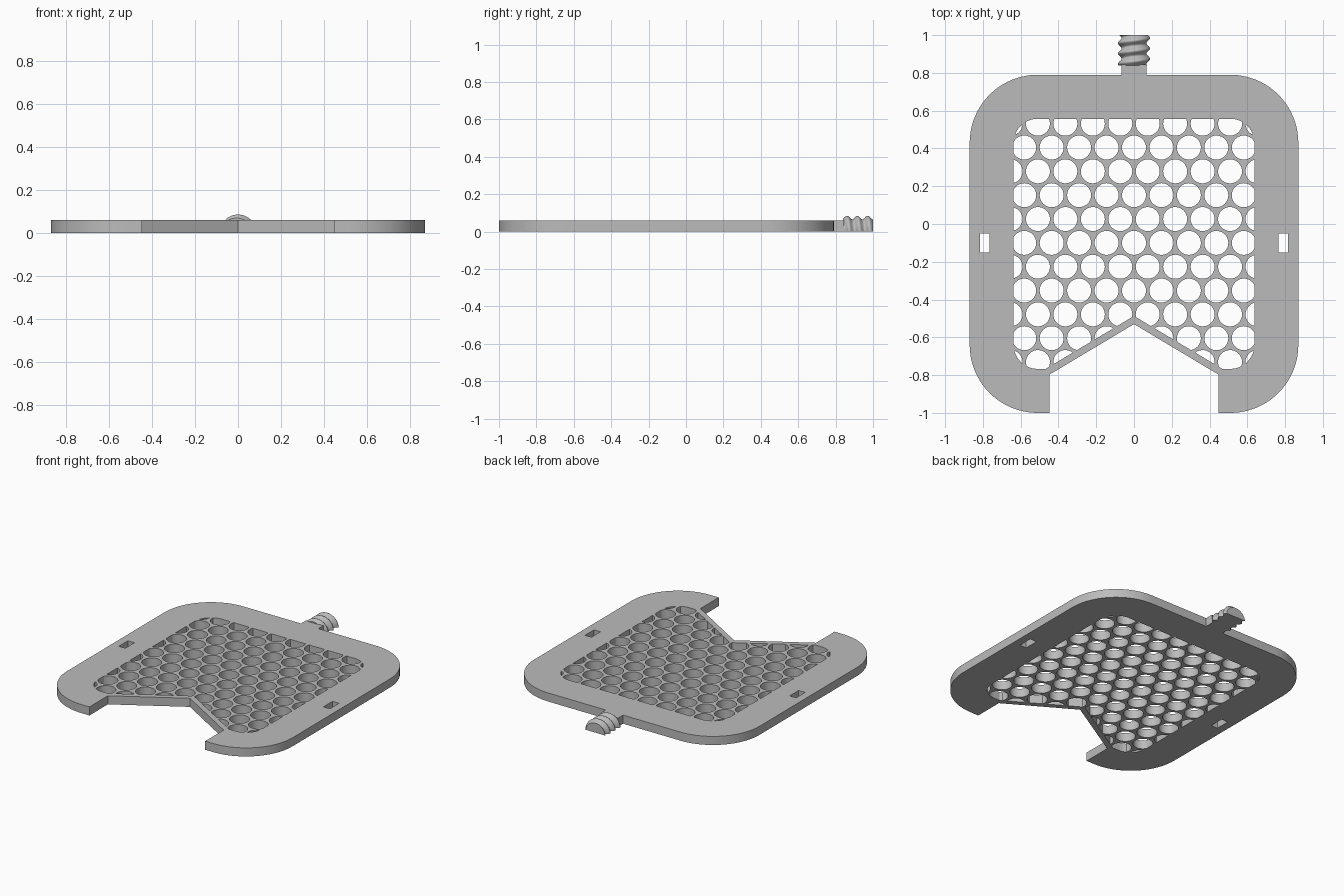
import bpy, bmesh, math

if "Cube" in bpy.data.objects:
    bpy.data.objects.remove(bpy.data.objects["Cube"])

THICK = 0.06
HALF_W, BACK, FRONT, RADIUS = 0.87, 0.79, -1.0, 0.36
PITCH_X, PITCH_Y, HOLE_R = 0.1453, 0.1262, 0.0635

grey = bpy.data.materials.new("plain grey")
grey.diffuse_color = (0.5, 0.5, 0.5, 1)
grey.use_nodes = True
grey.node_tree.nodes["Principled BSDF"].inputs["Base Color"].default_value = grey.diffuse_color


def add_object(name, bm):
    bmesh.ops.recalc_face_normals(bm, faces=bm.faces)
    mesh = bpy.data.meshes.new(name)
    bm.to_mesh(mesh)
    bm.free()
    mesh.materials.append(grey)
    ob = bpy.data.objects.new(name, mesh)
    bpy.context.collection.objects.link(ob)
    return ob


def add_prism(bm, points, z0, z1):
    low = [bm.verts.new((x, y, z0)) for x, y in points]
    high = [bm.verts.new((x, y, z1)) for x, y in points]
    bm.faces.new(low[::-1])
    bm.faces.new(high)
    n = len(points)
    for i in range(n):
        j = (i + 1) % n
        bm.faces.new((low[i], low[j], high[j], high[i]))


def box(bm, x0, x1, y0, y1, z0, z1):
    add_prism(bm, [(x0, y0), (x1, y0), (x1, y1), (x0, y1)], z0, z1)


def notched_outline(inset, notch):
    """Rounded rectangle, with the right half of the front notch mirrored."""
    r = RADIUS - inset
    cx = HALF_W - RADIUS
    right = list(notch)
    for cy, start in ((FRONT + RADIUS, -90), (BACK - RADIUS, 0)):
        for i in range(21):
            a = math.radians(start + 90 * i / 20)
            right.append((cx + r * math.cos(a), cy + r * math.sin(a)))
    return right + [(-x, y) for x, y in reversed(right) if x > 1e-6]


def boolean(target, cutter, operation):
    mod = target.modifiers.new(operation, 'BOOLEAN')
    mod.operation, mod.solver, mod.object = operation, 'EXACT', cutter
    bpy.ops.object.select_all(action='DESELECT')
    bpy.context.view_layer.objects.active = target
    target.select_set(True)
    bpy.ops.object.modifier_apply(modifier=mod.name)
    bpy.data.objects.remove(cutter)


def smooth(ob, degrees):
    bpy.ops.object.select_all(action='DESELECT')
    bpy.context.view_layer.objects.active = ob
    ob.select_set(True)
    bpy.ops.object.shade_smooth_by_angle(angle=math.radians(degrees))


# Plate with the V notch at the front
bm = bmesh.new()
add_prism(bm, notched_outline(0, [(0, -0.53), (0.447, -0.797), (0.447, FRONT)]), 0, THICK)
plate = add_object("plate", bm)

# Staggered round holes, trimmed to the inner field
bm = bmesh.new()
for row in range(11):
    y = -0.1 + (5 - row) * PITCH_Y
    shift = 0.5 if row % 2 == 0 else 0
    for col in range(-5, 6):
        x = (col + shift) * PITCH_X
        if abs(x) < 0.7:
            ring = [(x + HOLE_R * math.cos(math.tau * i / 32),
                     y + HOLE_R * math.sin(math.tau * i / 32)) for i in range(32)]
            add_prism(bm, ring, -0.1, 0.2)
holes = add_object("hole_cutter", bm)
bm = bmesh.new()
add_prism(bm, notched_outline(0.233, [(0, -0.487), (0.468, FRONT + 0.233)]), -0.05, 0.15)
boolean(holes, add_object("hole_field", bm), 'INTERSECT')
boolean(plate, holes, 'DIFFERENCE')

# Strap slots on both sides
bm = bmesh.new()
for side in (-1, 1):
    box(bm, side * 0.79 - 0.025, side * 0.79 + 0.025, -0.15, -0.05, -0.1, 0.2)
boolean(plate, add_object("slot_cutter", bm), 'DIFFERENCE')
smooth(plate, 30)

# Neck joining the plate and the screw
bm = bmesh.new()
box(bm, -0.067, 0.067, BACK - 0.005, 0.845, 0, THICK)
add_object("neck", bm)

# Half screw with a flat underside and a helical thread
CORE, CREST, PITCH, Y0, Y1 = 0.066, 0.085, 0.055, 0.84, 1.0
ROWS, COLS = 64, 32
bm = bmesh.new()
grid = []
for i in range(ROWS + 1):
    y = Y0 + (Y1 - Y0) * i / ROWS
    ring = []
    for j in range(COLS + 1):
        a = math.pi * (j / COLS - 0.5)
        wave = 0.5 + 0.5 * math.cos(math.tau * (y - 0.861) / PITCH - a)
        r = CORE + (CREST - CORE) * wave
        ring.append(bm.verts.new((r * math.sin(a), y, r * math.cos(a))))
    grid.append(ring)
for near, far in zip(grid, grid[1:]):
    for j in range(COLS):
        bm.faces.new((near[j], near[j + 1], far[j + 1], far[j]))
    bm.faces.new((near[0], far[0], far[-1], near[-1]))
bm.faces.new(grid[0])
bm.faces.new(grid[-1])
smooth(add_object("screw_thread", bm), 40)
